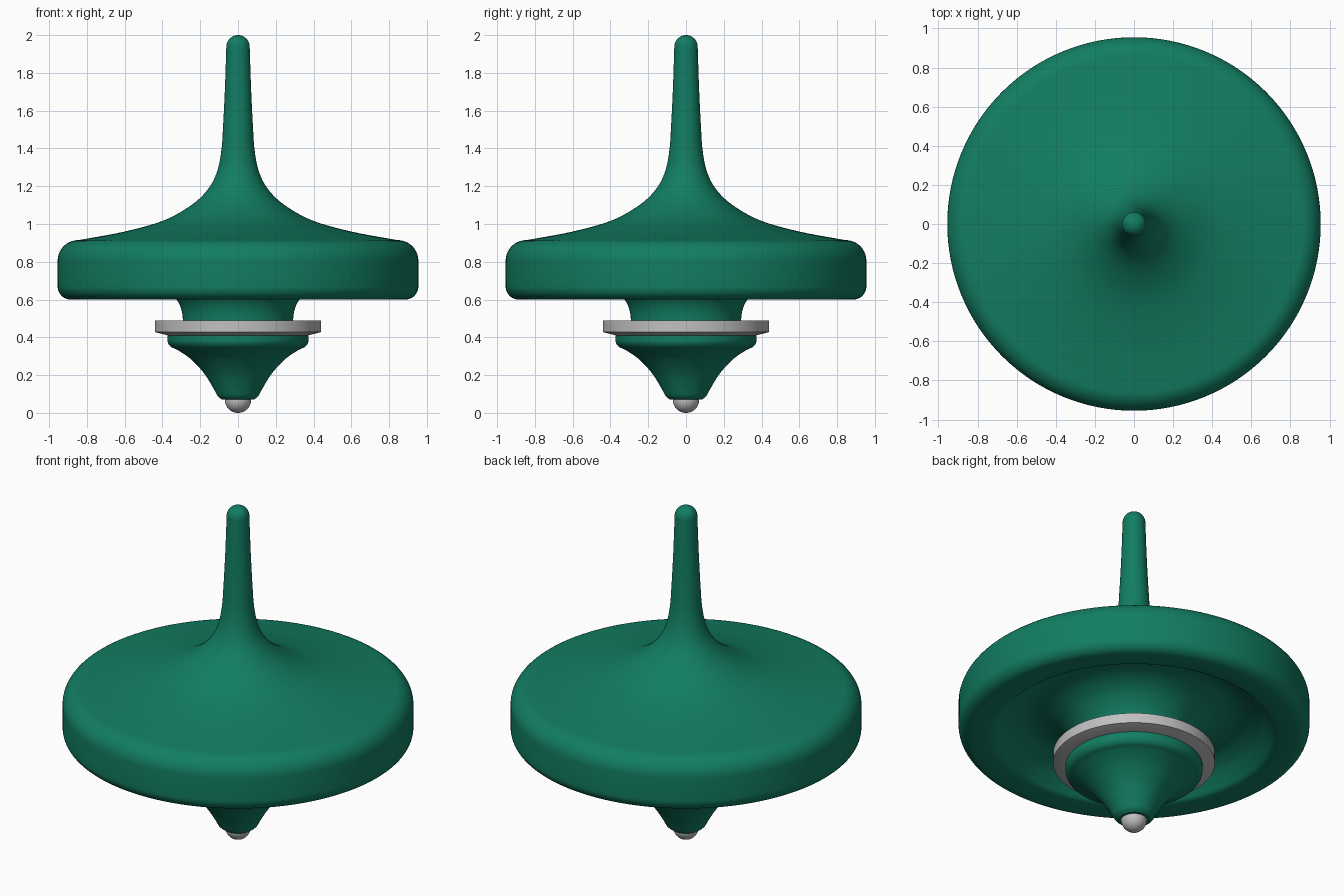
import bpy
import bmesh
from math import cos, sin, pi
from mathutils import Vector

cube = bpy.data.objects.get("Cube")
if cube:
    bpy.data.objects.remove(cube)

SIDES = 128


def material(name, colour):
    mat = bpy.data.materials.new(name)
    mat.use_nodes = True
    mat.diffuse_color = colour
    mat.node_tree.nodes["Principled BSDF"].inputs["Base Color"].default_value = colour
    return mat


green = material("green paint", (0.006, 0.205, 0.122, 1))
steel = material("light steel", (0.53, 0.53, 0.53, 1))


def smooth_path(points, steps=5):
    """Catmull-Rom curve through the (radius, height) points."""
    pts = [Vector(p) for p in points]
    pts = [pts[0] * 2 - pts[1]] + pts + [pts[-1] * 2 - pts[-2]]
    path = []
    for a, b, c, d in zip(pts, pts[1:], pts[2:], pts[3:]):
        for i in range(steps):
            t = i / steps
            path.append(b + (c - a) * (t / 2)
                        + (a * 2 - b * 5 + c * 4 - d) * (t * t / 2)
                        + (b * 3 - a - c * 3 + d) * (t ** 3 / 2))
    return path + [pts[-2]]


def arc(radius, height, size, start, end, steps=10):
    """Circular arc in the profile plane, angles in multiples of pi."""
    angles = [pi * (start + (end - start) * i / steps) for i in range(steps + 1)]
    return [Vector((radius + size * cos(a), height + size * sin(a))) for a in angles]


def lathe(name, profile, mat):
    """Revolve a profile about the vertical axis."""
    bm = bmesh.new()
    verts = [bm.verts.new((max(p[0], 0), 0, p[1])) for p in profile]
    edges = [bm.edges.new(pair) for pair in zip(verts, verts[1:])]
    bmesh.ops.spin(bm, geom=verts + edges, cent=(0, 0, 0), axis=(0, 0, 1),
                   angle=2 * pi, steps=SIDES)
    bmesh.ops.remove_doubles(bm, verts=bm.verts, dist=0.00005)
    bmesh.ops.recalc_face_normals(bm, faces=bm.faces)
    mesh = bpy.data.meshes.new(name)
    bm.to_mesh(mesh)
    bm.free()
    mesh.materials.append(mat)
    obj = bpy.data.objects.new(name, mesh)
    bpy.context.collection.objects.link(obj)
    bpy.ops.object.select_all(action="DESELECT")
    obj.select_set(True)
    bpy.context.view_layer.objects.active = obj
    bpy.ops.object.shade_smooth_by_angle(angle=0.6)
    return obj


# Handle sweeping out into the flywheel, hollow underneath, down to the neck
handle_tip = arc(0, 1.938, 0.062, 0.5, 0)
upper_sweep = smooth_path([(0.063, 1.9), (0.07, 1.7), (0.08, 1.5), (0.088, 1.39),
                           (0.11, 1.28), (0.155, 1.19), (0.24, 1.105), (0.39, 1.02),
                           (0.6, 0.96), (0.83, 0.917)])
rim = (arc(0.845, 0.805, 0.11, 0.44, 0) + arc(0.885, 0.67, 0.07, 0, -0.5))
hollow = smooth_path([(0.8, 0.6), (0.765, 0.609), (0.73, 0.64), (0.67, 0.69),
                      (0.58, 0.725), (0.48, 0.715), (0.39, 0.67), (0.325, 0.6),
                      (0.298, 0.54), (0.29, 0.47)])
lathe("flywheel_and_handle", handle_tip + upper_sweep + rim + hollow + [(0, 0.47)], green)

# Metal washer around the neck
lathe("washer", [(0.27, 0.488), (0.44, 0.488), (0.44, 0.428), (0.37, 0.41),
                 (0.27, 0.41), (0.27, 0.488)], steel)

# Flared foot below the washer
foot = smooth_path([(0.373, 0.41), (0.372, 0.375), (0.355, 0.35), (0.32, 0.333),
                    (0.25, 0.285), (0.18, 0.21), (0.13, 0.13), (0.108, 0.09),
                    (0.085, 0.07)])
lathe("foot", [(0, 0.412), (0.365, 0.412)] + foot + [(0, 0.07)], green)

# Rounded metal point
lathe("tip_ball", arc(0, 0.07, 0.07, 0.5, -0.5, 24), steel)
